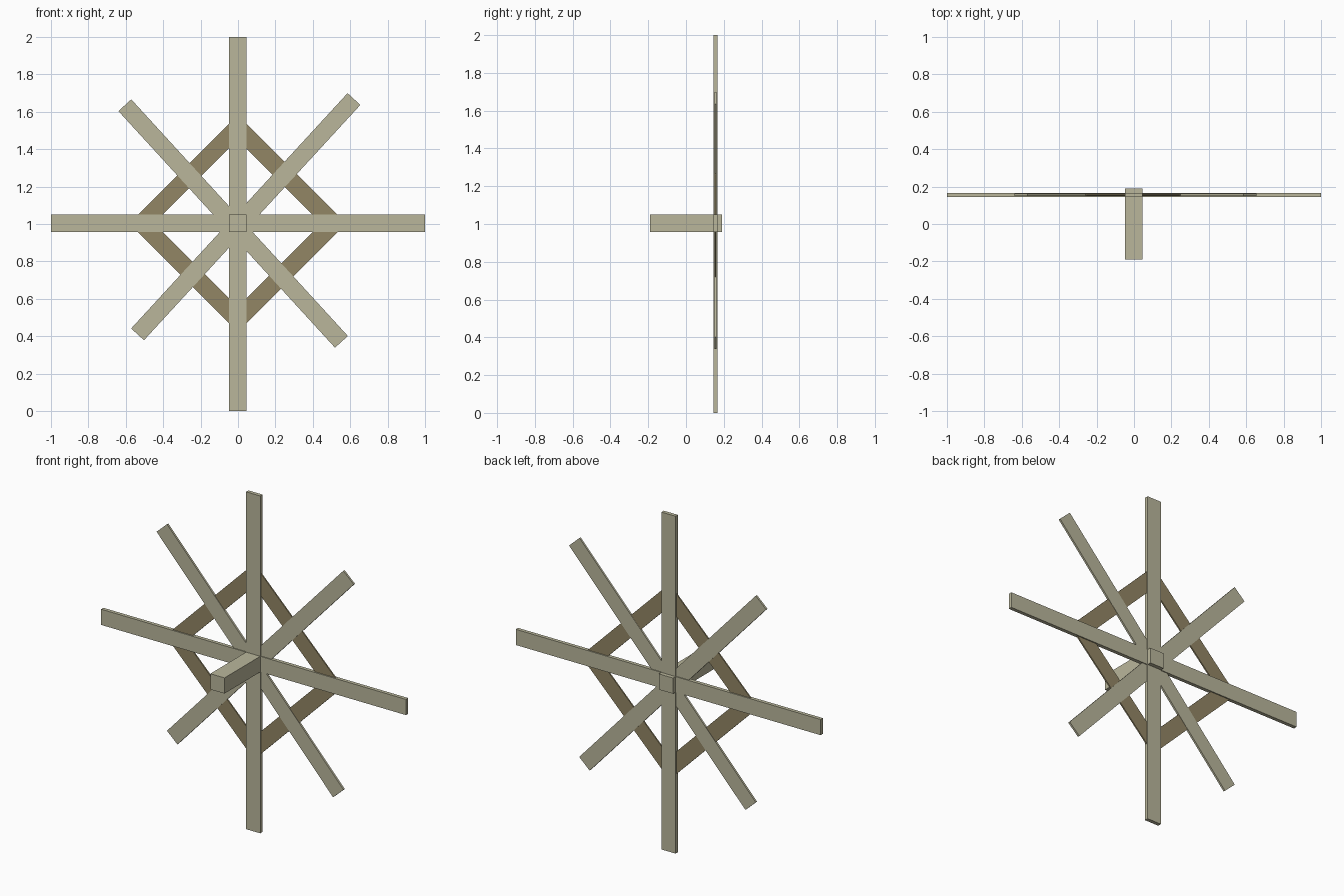
import bpy, bmesh, math
from mathutils import Vector

if "Cube" in bpy.data.objects:
    bpy.data.objects.remove(bpy.data.objects["Cube"])


def material(name, rgb):
    m = bpy.data.materials.new(name)
    m.diffuse_color = (*rgb, 1)
    m.use_nodes = True
    m.node_tree.nodes["Principled BSDF"].inputs["Base Color"].default_value = m.diffuse_color
    return m


pale = material("pale wood", (0.49, 0.47, 0.33))
brown = material("brown wood", (0.29, 0.24, 0.13))


def prism(name, faces, y0, y1, mat):
    """Extrude x-z polygons from y0 to y1."""
    bm = bmesh.new()
    made = [bm.faces.new([bm.verts.new((x, y0, z)) for x, z in f]) for f in faces]
    bmesh.ops.remove_doubles(bm, verts=bm.verts, dist=1e-5)
    geo = bmesh.ops.extrude_face_region(bm, geom=bm.faces[:], use_keep_orig=True)
    verts = [g for g in geo["geom"] if isinstance(g, bmesh.types.BMVert)]
    bmesh.ops.translate(bm, verts=verts, vec=(0, y1 - y0, 0))
    bmesh.ops.recalc_face_normals(bm, faces=bm.faces)
    me = bpy.data.meshes.new(name)
    bm.to_mesh(me)
    bm.free()
    me.materials.append(mat)
    ob = bpy.data.objects.new(name, me)
    bpy.context.collection.objects.link(ob)


def board(name, a, b, width, y0, y1, mat):
    """Straight board between two x-z points."""
    a, b = Vector(a), Vector(b)
    d = (b - a).normalized()
    n = Vector((-d.y, d.x)) * width / 2
    prism(name, [[a + n, a - n, b - n, b + n]], y0, y1, mat)


W = 0.093
CX, CZ = -0.002, 1.003

# Long main blades
board("vertical_blade", (CX, 0), (CX, 2), W, 0.145, 0.167, pale)
board("horizontal_blade", (-1, CZ), (1, CZ), W, 0.1452, 0.1668, pale)

# Shorter, thinner diagonal blades
board("diagonal_blade_falling", (-0.605, 1.635), (0.553, 0.37), W, 0.150, 0.162, pale)
board("diagonal_blade_rising", (-0.537, 0.41), (0.62, 1.668), W, 0.1502, 0.1618, pale)

# Square axle
board("axle", (CX - W / 2, CZ), (CX + W / 2, CZ), W, -0.19, 0.19, pale)

# Diamond brace ring behind the blades
ring = []
for i in range(4):
    t0, t1 = i * math.pi / 2, (i + 1) * math.pi / 2
    ring.append([(CX + r * math.cos(t), CZ + r * math.sin(t))
                 for r, t in ((0.447, t0), (0.58, t0), (0.58, t1), (0.447, t1))])
prism("diamond_brace", ring, 0.152, 0.160, brown)
